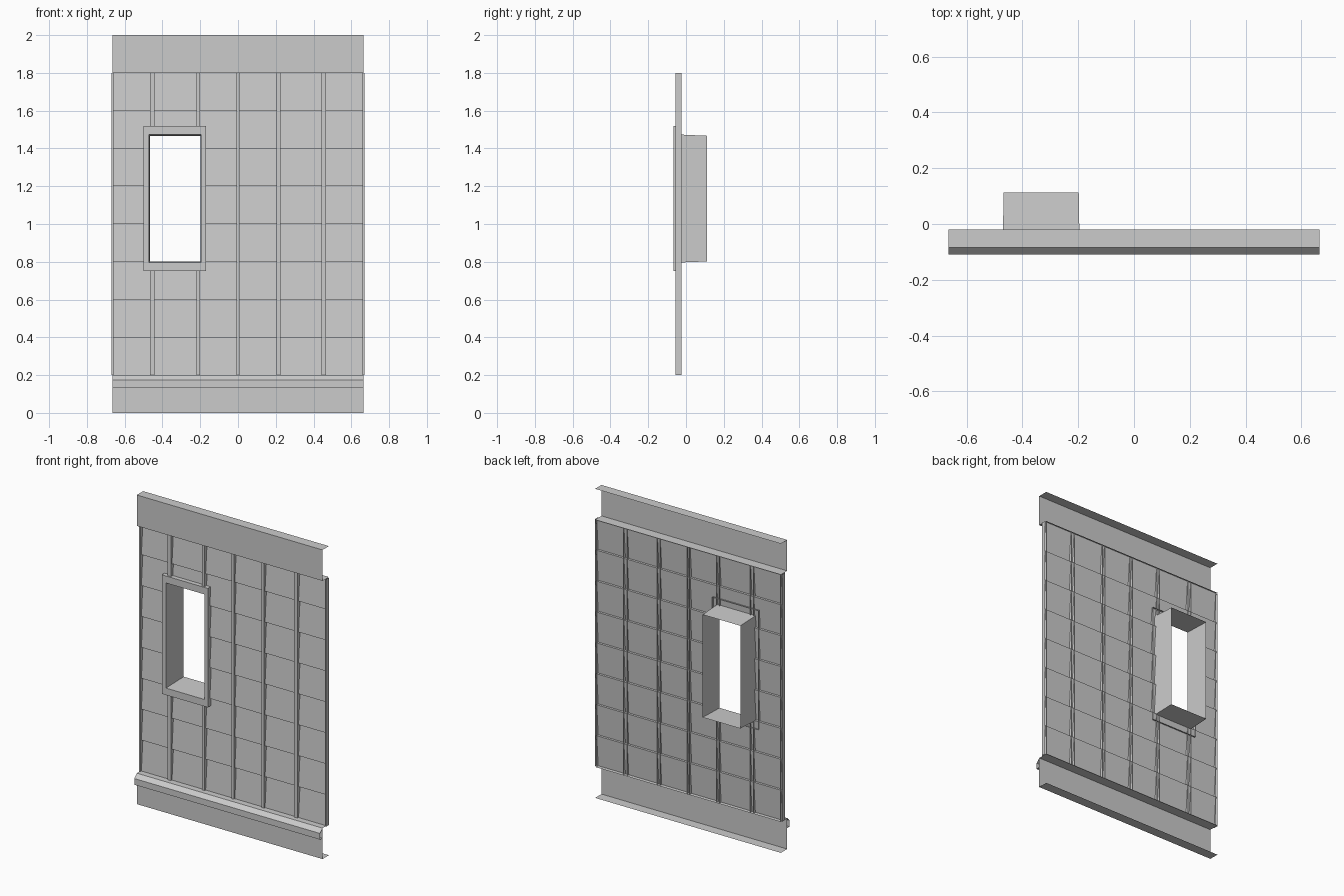
import bpy, bmesh
from mathutils import Vector

if "Cube" in bpy.data.objects:
    bpy.data.objects.remove(bpy.data.objects["Cube"])

W = 0.665                      # half width of the panel
FRONT, BACK = -0.085, -0.02    # channel front and flange depth
WIN = (-0.47, -0.195, 0.795, 1.475)   # window opening x0, x1, z0, z1
OUTER = (-0.50, -0.17, 0.75, 1.52)    # frame outline


def finish(name, bm):
    mesh = bpy.data.meshes.new(name)
    bm.to_mesh(mesh)
    bm.free()
    obj = bpy.data.objects.new(name, mesh)
    bpy.context.collection.objects.link(obj)
    return obj


def sweep(bm, profile, axis, start, end):
    """Extrude an open profile of (a, b) points along x or z as a sheet."""
    def pt(p, t):
        return (t, p[0], p[1]) if axis == 'x' else (p[0], p[1], t)
    a = [bm.verts.new(pt(p, start)) for p in profile]
    b = [bm.verts.new(pt(p, end)) for p in profile]
    for i in range(len(profile) - 1):
        bm.faces.new((a[i], a[i + 1], b[i + 1], b[i]))


def cut_window(bm):
    x0, x1, z0, z1 = WIN
    for co, no in (((x0, 0, 0), (1, 0, 0)), ((x1, 0, 0), (1, 0, 0)),
                   ((0, 0, z0), (0, 0, 1)), ((0, 0, z1), (0, 0, 1))):
        bmesh.ops.bisect_plane(bm, geom=bm.verts[:] + bm.edges[:] + bm.faces[:],
                               plane_co=Vector(co), plane_no=Vector(no), dist=1e-5)
    inside = []
    for f in bm.faces:
        c = f.calc_center_median()
        if x0 < c.x < x1 and z0 < c.z < z1:
            inside.append(f)
    bmesh.ops.delete(bm, geom=inside, context='FACES')


# Top and bottom channels, open at the back
for name, z in (("bottom_channel", 0.0), ("top_channel", 1.8)):
    bm = bmesh.new()
    sweep(bm, [(BACK, z), (FRONT, z), (FRONT, z + 0.2), (BACK, z + 0.2)], 'x', W, -W)
    finish(name, bm)

# Chamfered base trim
bm = bmesh.new()
sweep(bm, [(FRONT, 0.135), (-0.11, 0.135), (-0.11, 0.175), (FRONT, 0.2)], 'x', W, -W)
finish("base_trim", bm)

# Overlapping tile rows: sawtooth sheet
profile = []
for i in range(8):
    z = 0.2 + 0.2 * i
    profile += [(-0.045, z), (-0.03, z + 0.2)]
bm = bmesh.new()
sweep(bm, profile, 'x', W, -W)
cut_window(bm)
finish("tile_wall", bm)

# Vertical battens, half battens at the panel edges
bm = bmesh.new()
for x, h in ((-0.453, 0.012), (-0.21, 0.01), (0, 0.009), (0.215, 0.01), (0.453, 0.012),
             (-W, 0.005), (W, 0.005)):
    sweep(bm, [(x - h, -0.025), (x - h, -0.055), (x + h, -0.055), (x + h, -0.025)],
          'z', 0.2, 1.8)
cut_window(bm)
bmesh.ops.recalc_face_normals(bm, faces=bm.faces[:])
finish("battens", bm)

# Window frame and tunnel: nested rectangular loops
bm = bmesh.new()
loops = []
for (x0, x1, z0, z1), y in ((OUTER, -0.025), (OUTER, -0.065), (WIN, -0.065),
                            ((WIN[0] + 0.003, WIN[1] - 0.003, 0.802, 1.467), 0.112)):
    loops.append([bm.verts.new((x, y, z)) for x, z in
                  ((x0, z0), (x1, z0), (x1, z1), (x0, z1))])
for a, b in zip(loops, loops[1:]):
    for i in range(4):
        j = (i + 1) % 4
        bm.faces.new((a[i], a[j], b[j], b[i]))
finish("window_frame", bm)
